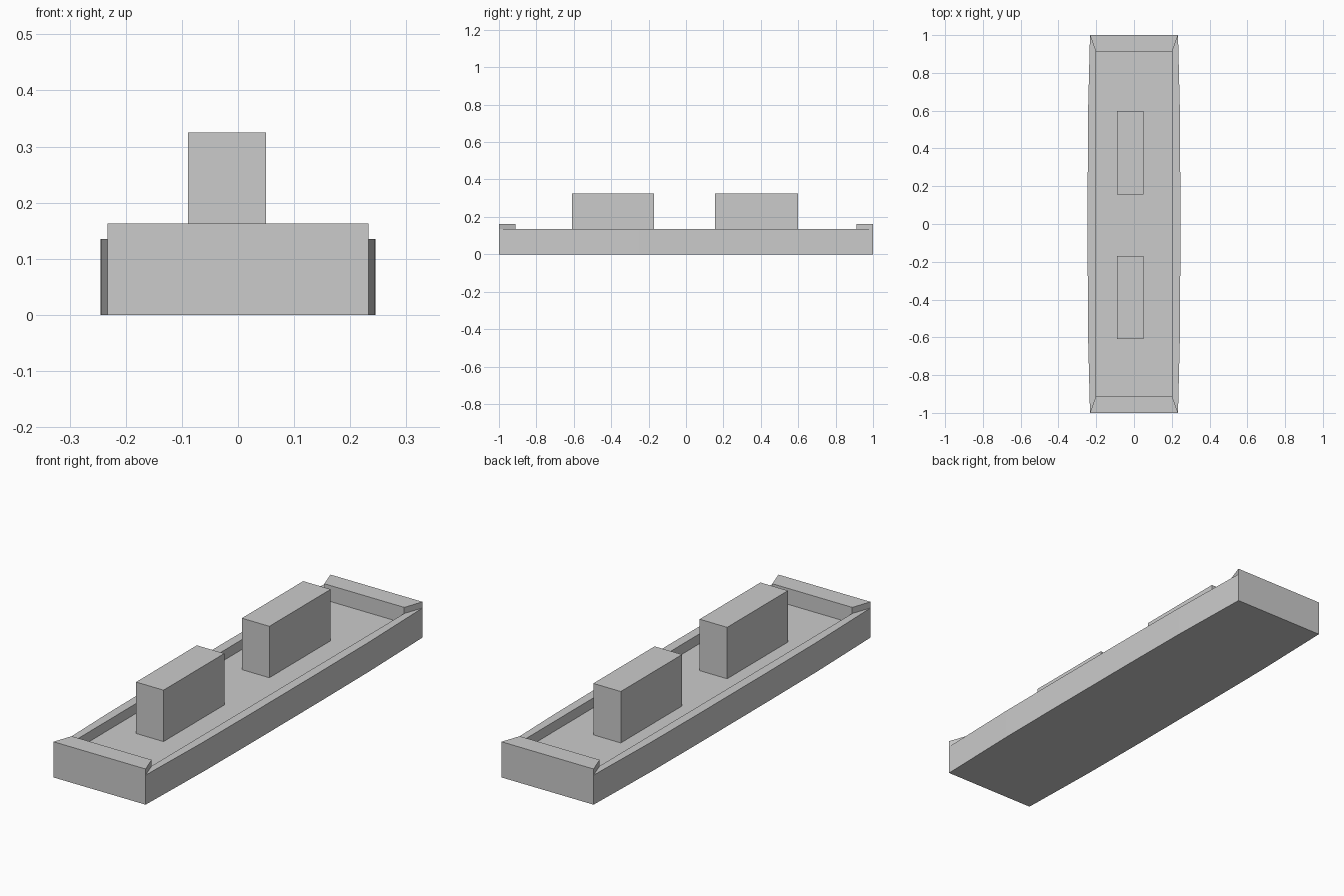
import bpy
import bmesh

if "Cube" in bpy.data.objects:
    bpy.data.objects.remove(bpy.data.objects["Cube"])

FLOOR, RIM, END = 0.09, 0.135, 0.163      # heights of tray floor, side rim, end walls
IX, IY = 0.202, 0.912                     # inner well half sizes
OX, OY = 0.233, 1.0                       # outer corner
# gently bowed side outline (x, y)
SIDE = [(OX, -OY), (0.243, -0.6), (0.245, -0.25), (0.245, 0.25), (0.243, 0.6), (OX, OY)]


def finish(name, bm):
    bmesh.ops.remove_doubles(bm, verts=bm.verts, dist=1e-5)
    bmesh.ops.recalc_face_normals(bm, faces=bm.faces)
    mesh = bpy.data.meshes.new(name)
    bm.to_mesh(mesh)
    bm.free()
    obj = bpy.data.objects.new(name, mesh)
    bpy.context.collection.objects.link(obj)
    return obj


def tray():
    bm = bmesh.new()

    def face(*pts):
        bm.faces.new([bm.verts.new(p) for p in pts])

    # bowed side walls with lower rims
    for s in (-1, 1):
        for (xa, ya), (xb, yb) in zip(SIDE, SIDE[1:]):
            face((s * xa, ya, 0), (s * xb, yb, 0), (s * xb, yb, RIM), (s * xa, ya, RIM))
        face(*[(s * x, y, RIM) for x, y in SIDE], (s * IX, IY, RIM), (s * IX, -IY, RIM))
        face((s * IX, -IY, FLOOR), (s * IX, IY, FLOOR), (s * IX, IY, RIM), (s * IX, -IY, RIM))

    # taller mitred end walls
    for e in (-1, 1):
        def wall(x, y, low):
            face((-x, e * y, low), (x, e * y, low), (x, e * y, RIM),
                 (x, e * y, END), (-x, e * y, END), (-x, e * y, RIM))
        wall(OX, OY, 0)
        wall(IX, IY, FLOOR)
        face((-OX, e * OY, END), (OX, e * OY, END), (IX, e * IY, END), (-IX, e * IY, END))
        for s in (-1, 1):
            face((s * OX, e * OY, RIM), (s * IX, e * IY, RIM),
                 (s * IX, e * IY, END), (s * OX, e * OY, END))

    # well floor and underside
    face((-IX, -IY, FLOOR), (IX, -IY, FLOOR), (IX, IY, FLOOR), (-IX, IY, FLOOR))
    face(*[(x, y, 0) for x, y in SIDE], *[(-x, y, 0) for x, y in reversed(SIDE)])
    return finish("tray_hull", bm)


def block(name, x0, x1, y0, y1, z0, z1):
    bm = bmesh.new()
    bmesh.ops.create_cube(bm, size=1)
    bmesh.ops.scale(bm, vec=(x1 - x0, y1 - y0, z1 - z0), verts=bm.verts)
    bmesh.ops.translate(bm, vec=((x0 + x1) / 2, (y0 + y1) / 2, (z0 + z1) / 2), verts=bm.verts)
    return finish(name, bm)


tray()
# two upright blocks standing in the well
for name, y0, y1 in (("front_block", -0.609, -0.17), ("rear_block", 0.155, 0.598)):
    block(name, -0.089, 0.05, y0, y1, FLOOR, 0.325)
